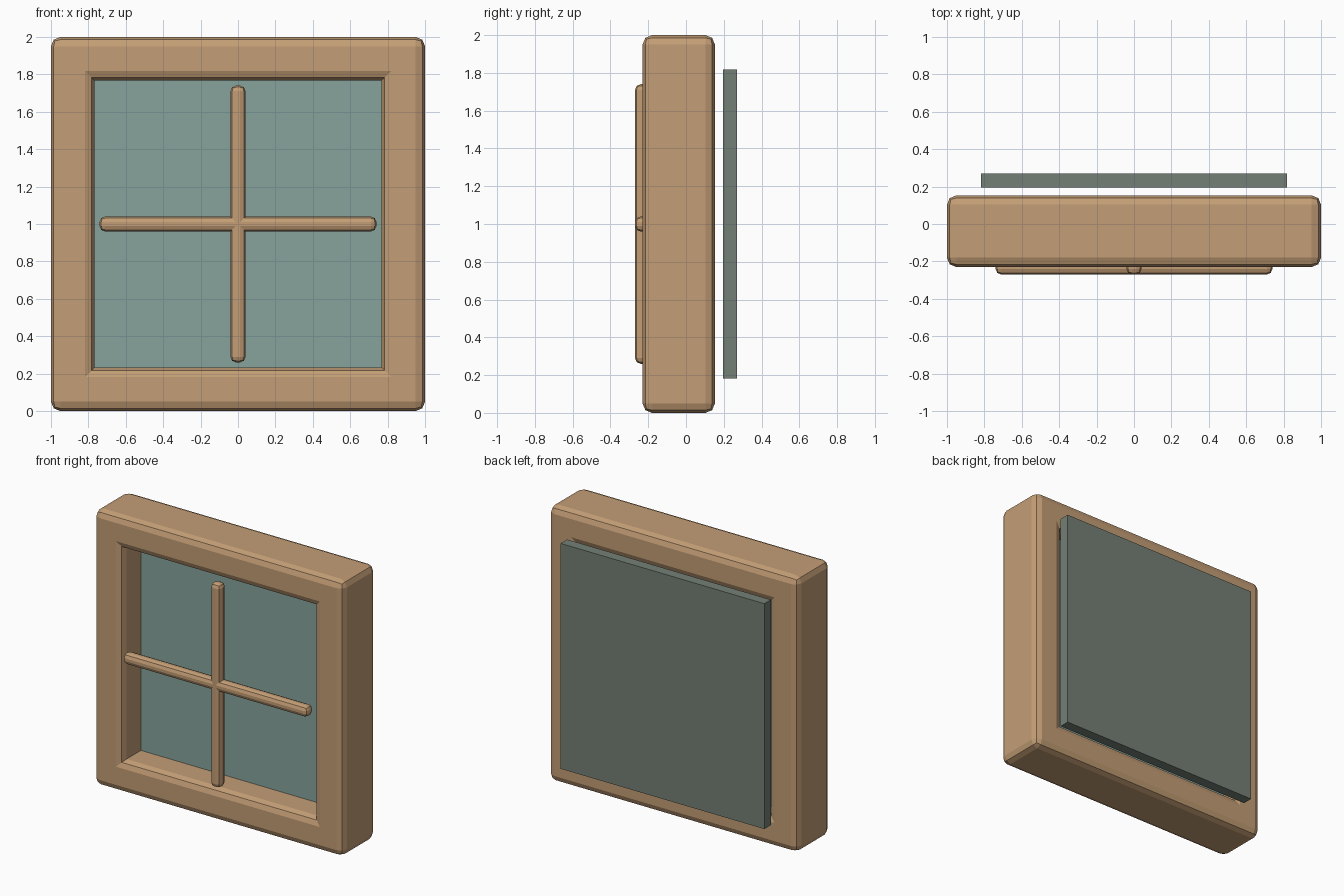
import bpy, bmesh

if "Cube" in bpy.data.objects:
    bpy.data.objects.remove(bpy.data.objects["Cube"])

BEVEL = 0.05


def material(name, rgb):
    m = bpy.data.materials.new(name)
    m.diffuse_color = (*rgb, 1)
    m.use_nodes = True
    m.node_tree.nodes["Principled BSDF"].inputs["Base Color"].default_value = m.diffuse_color
    return m


wood = material("wood", (0.55, 0.34, 0.18))
glass = material("glass", (0.24, 0.37, 0.33))
backing = material("backing", (0.175, 0.215, 0.18))


def finish(bm, name, mat):
    bmesh.ops.recalc_face_normals(bm, faces=bm.faces)
    me = bpy.data.meshes.new(name)
    bm.to_mesh(me)
    bm.free()
    me.materials.append(mat)
    ob = bpy.data.objects.new(name, me)
    bpy.context.collection.objects.link(ob)
    return ob


def box(name, center, size, mat):
    bm = bmesh.new()
    bmesh.ops.create_cube(bm, size=1)
    bmesh.ops.scale(bm, vec=size, verts=bm.verts)
    ob = finish(bm, name, mat)
    ob.location = center
    return ob


# Window frame: square ring, rounded everywhere but the inner corners
bm = bmesh.new()
loops = []
for half, y in ((1, -0.23), (1, 0.153), (0.768, 0.153), (0.768, -0.23)):
    loops.append([bm.verts.new((sx * half, y, 1 + sz * half))
                  for sx, sz in ((-1, -1), (1, -1), (1, 1), (-1, 1))])
for i in range(4):
    a, b = loops[i], loops[(i + 1) % 4]
    for j in range(4):
        k = (j + 1) % 4
        bm.faces.new((a[j], a[k], b[k], b[j]))
inner = set(loops[2] + loops[3])
rounded = []
for e in bm.edges:
    p, q = e.verts
    mitre = (p in inner) != (q in inner)
    inner_corner = p in inner and q in inner and abs(p.co.y - q.co.y) > 0.1
    if not mitre and not inner_corner:
        rounded.append(e)
bmesh.ops.bevel(bm, geom=rounded, offset=BEVEL, offset_type='OFFSET',
                segments=2, profile=0.5, affect='EDGES', clamp_overlap=True)
finish(bm, "window_frame", wood)

# Crossing glazing bars with rounded edges
for name, size in (("vertical_bar", (0.08, 0.08, 1.48)),
                   ("horizontal_bar", (1.48, 0.08, 0.08))):
    bar = box(name, (0, -0.23, 1), size, wood)
    mod = bar.modifiers.new("round", 'BEVEL')
    mod.width = 0.03
    mod.segments = 2

# Glass pane inside the frame, and a thicker panel behind it
box("glass_pane", (0, 0.012, 1), (1.6, 0.056, 1.6), glass)
box("back_panel", (0, 0.2325, 1), (1.635, 0.075, 1.635), backing)
